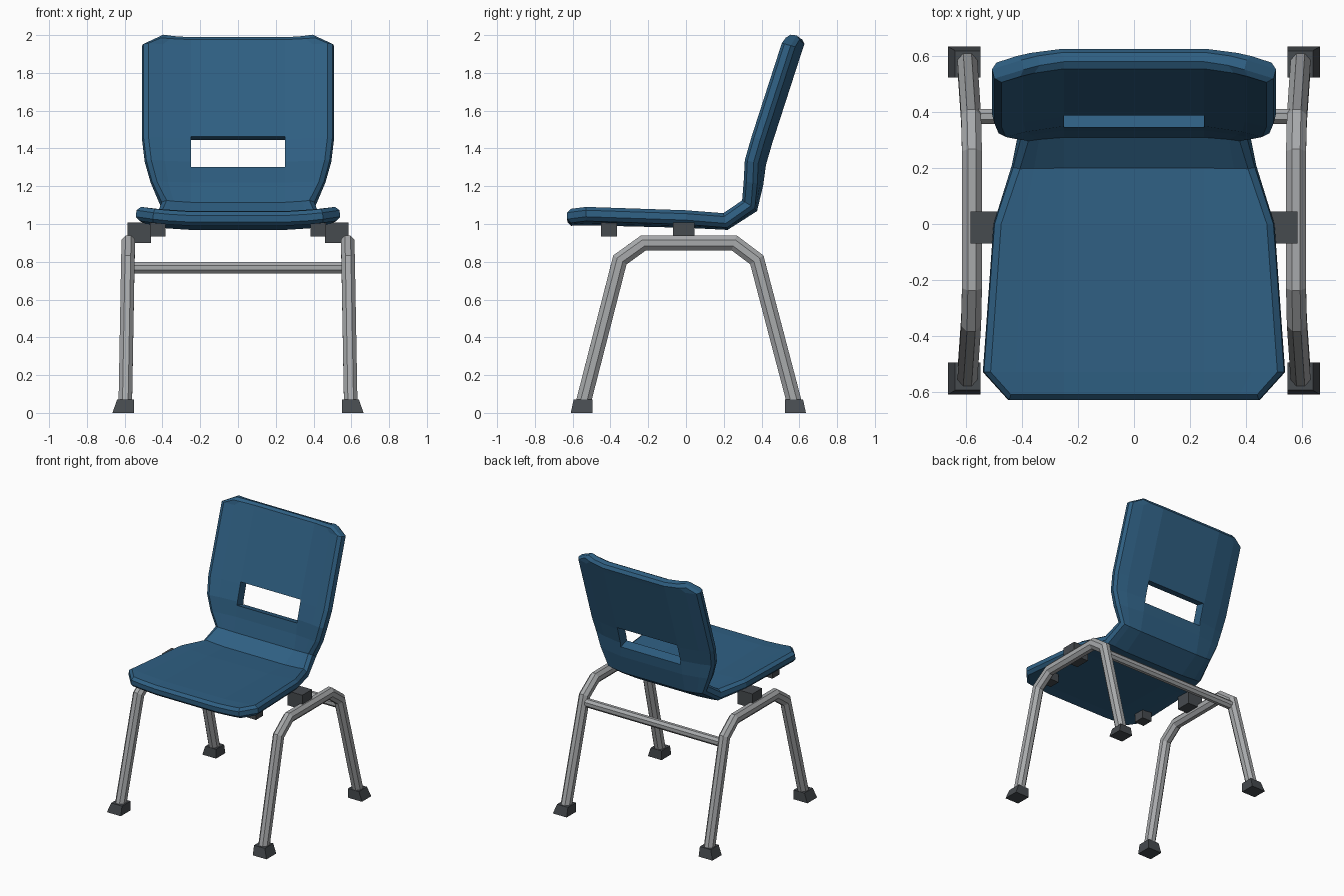
import bpy, bmesh, math
from mathutils import Vector

if "Cube" in bpy.data.objects:
    bpy.data.objects.remove(bpy.data.objects["Cube"], do_unlink=True)


def material(name, rgb):
    m = bpy.data.materials.new(name)
    m.use_nodes = True
    m.diffuse_color = (*rgb, 1)
    m.node_tree.nodes["Principled BSDF"].inputs["Base Color"].default_value = (*rgb, 1)
    return m


BLUE = material("blue plastic", (0.028, 0.115, 0.225))
STEEL = material("grey steel", (0.39, 0.40, 0.41))
RUBBER = material("dark rubber", (0.062, 0.070, 0.078))


def finish(name, bm, mat):
    bmesh.ops.recalc_face_normals(bm, faces=bm.faces)
    mesh = bpy.data.meshes.new(name)
    bm.to_mesh(mesh)
    bm.free()
    ob = bpy.data.objects.new(name, mesh)
    mesh.materials.append(mat)
    bpy.context.collection.objects.link(ob)
    return ob


def block(name, x, y, z, mat):
    """Box between the given (low, high) ranges."""
    bm = bmesh.new()
    bmesh.ops.create_cube(bm, size=1)
    for v in bm.verts:
        v.co = [(a + b) / 2 + (b - a) * c for (a, b), c in zip((x, y, z), v.co)]
    return finish(name, bm, mat)


def tube(name, points, radius, side, mat):
    """Octagonal tube with mitred bends; side is an axis across the bends."""
    bm = bmesh.new()
    pts = [Vector(p) for p in points]
    rings = []
    for i, p in enumerate(pts):
        before = (p - pts[max(i - 1, 0)]).normalized()
        after = (pts[min(i + 1, len(pts) - 1)] - p).normalized()
        t = (before + after).normalized()
        miter = 1 / t.dot(after if after.length else before)
        u = (side - t * side.dot(t)).normalized()
        w = t.cross(u)
        ring = []
        for k in range(8):
            a = math.pi * (k + 0.5) / 4
            ring.append(bm.verts.new(p + u * radius * 0.9 * math.cos(a)
                                     + w * radius * miter * math.sin(a)))
        rings.append(ring)
    for r, s in zip(rings, rings[1:]):
        for k in range(8):
            j = (k + 1) % 8
            bm.faces.new((r[k], r[j], s[j], s[k]))
    bm.faces.new(rings[0])
    bm.faces.new(rings[-1])
    return finish(name, bm, mat)


# One-piece seat and back: stations are (y, z, half width, edge lift)
stations = [
    (-0.63, 1.065, 0.445, 0.015), (-0.53, 1.068, 0.535, 0.025),
    (0.00, 1.055, 0.497, 0.02), (0.20, 1.045, 0.43, 0.015),
    (0.31, 1.115, 0.40, 0.02), (0.335, 1.22, 0.45, 0.035),
    (0.35, 1.33, 0.48, 0.045), (0.385, 1.45, 0.495, 0.045),
    (0.545, 1.945, 0.495, 0.045), (0.562, 1.995, 0.39, 0.03)]
bm = bmesh.new()
rows = []
for i, (y, z, width, lift) in enumerate(stations):
    a, b = stations[max(i - 1, 0)], stations[min(i + 1, len(stations) - 1)]
    along = Vector((0, b[0] - a[0], b[1] - a[1])).normalized()
    normal = Vector((0, -along.z, along.y))
    row = []
    for s, f in ((-1, 1), (-1, 0.6), (-1, 0), (1, 0), (1, 0.6), (1, 1)):
        x = s * (0.25 + (width - 0.25) * f)
        row.append(bm.verts.new(Vector((x, y, z)) + normal * lift * f ** 1.5))
    rows.append(row)
for r, s in zip(rows, rows[1:]):
    for k in range(len(r) - 1):
        bm.faces.new((r[k], r[k + 1], s[k + 1], s[k]))
shell = finish("seat_and_back", bm, BLUE)
# make the sitting side the outside, so thickness grows underneath
if shell.data.polygons[0].normal.z < 0:
    shell.data.flip_normals()

solid = shell.modifiers.new("thickness", "SOLIDIFY")
solid.thickness = 0.075
solid.offset = -1
solid.use_even_offset = True
rim = shell.modifiers.new("rim", "BEVEL")
rim.width = 0.02
rim.segments = 1
rim.limit_method = "ANGLE"
rim.angle_limit = math.radians(62)

# Hand slot through the back
cutter = block("slot_cutter", (-0.25, 0.25), (-0.15, 0.15), (-0.083, 0.083), BLUE)
cutter.location = (0, 0.367, 1.383)
cutter.rotation_euler.x = math.radians(-15)
cutter.hide_render = True
cutter.hide_set(True)
slot = shell.modifiers.new("hand slot", "BOOLEAN")
slot.object = cutter
slot.operation = "DIFFERENCE"
slot.solver = "EXACT"

# Leg frames, feet and seat mounts on both sides
for side, s in (("left", 1), ("right", -1)):
    def span(a, b):
        return tuple(sorted((s * a, s * b)))

    path = [(0.597, -0.55, 0.03), (0.583, -0.35, 0.81), (0.58, -0.225, 0.9),
            (0.58, 0.255, 0.9), (0.583, 0.375, 0.81), (0.597, 0.58, 0.03)]
    tube(side + "_leg_frame", [(s * x, y, z) for x, y, z in path], 0.043,
         Vector((1, 0, 0)), STEEL)
    for end, d, y0, y1 in (("front", -1, 0.495, 0.61), ("back", 1, 0.525, 0.635)):
        foot = block(f"{side}_{end}_foot", span(0.55, 0.665),
                     tuple(sorted((d * y0, d * y1))), (0, 0.07), RUBBER)
        # outer walls lean inward towards the top
        for v in foot.data.vertices:
            if v.co.z > 0.05:
                if abs(v.co.x) > 0.6:
                    v.co.x -= s * 0.025
                if abs(v.co.y) > (y0 + y1) / 2:
                    v.co.y -= d * 0.015
    block(side + "_seat_bracket", span(0.46, 0.585), (-0.07, 0.045), (0.9, 1.008), RUBBER)
    block(side + "_seat_bumper", span(0.385, 0.465), (-0.45, -0.365), (0.935, 1.015), RUBBER)

# Rear crossbar between the frames
tube("rear_crossbar", [(-0.58, 0.385, 0.768), (0.58, 0.385, 0.768)], 0.033,
     Vector((0, 1, 0)), STEEL)
